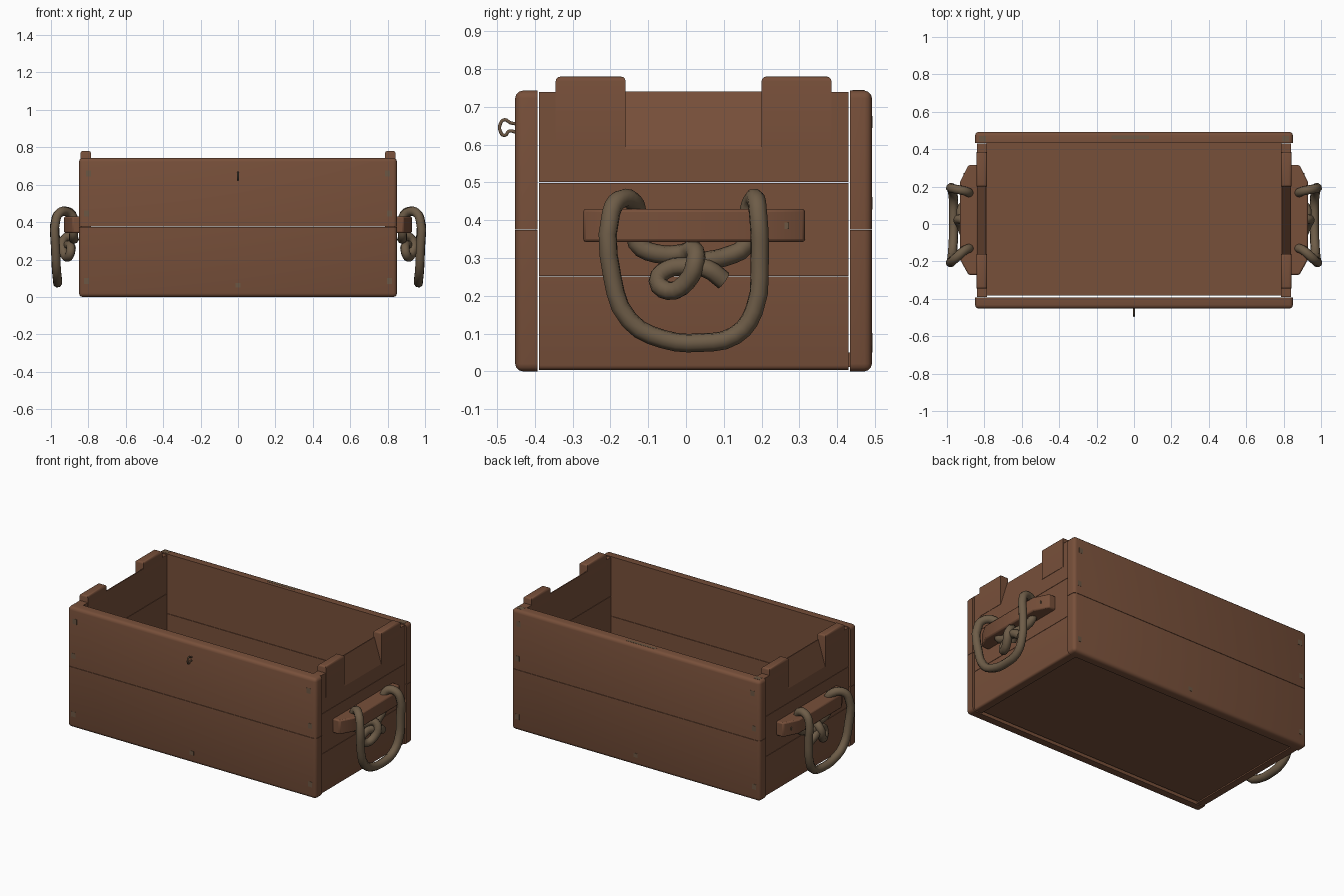
import bpy
import bmesh
from mathutils import Vector

cube = bpy.data.objects.get("Cube")
if cube:
    bpy.data.objects.remove(cube, do_unlink=True)


def material(name, rgb):
    m = bpy.data.materials.new(name)
    m.use_nodes = True
    m.diffuse_color = (*rgb, 1)
    bsdf = next(n for n in m.node_tree.nodes if n.type == 'BSDF_PRINCIPLED')
    bsdf.inputs["Base Color"].default_value = (*rgb, 1)
    bsdf.inputs["Roughness"].default_value = 0.8
    return m


WOOD = material("brown wood", (0.185, 0.079, 0.042))
ROPE = material("rope", (0.155, 0.108, 0.064))
METAL = material("dull metal", (0.150, 0.095, 0.056))


def finish(name, bm, mat, angle=0.7):
    bmesh.ops.recalc_face_normals(bm, faces=bm.faces)
    mesh = bpy.data.meshes.new(name)
    bm.to_mesh(mesh)
    bm.free()
    mesh.materials.append(mat)
    obj = bpy.data.objects.new(name, mesh)
    bpy.context.collection.objects.link(obj)
    bpy.ops.object.select_all(action='DESELECT')
    obj.select_set(True)
    bpy.context.view_layer.objects.active = obj
    bpy.ops.object.shade_smooth_by_angle(angle=angle)
    return obj


def box(name, lo, hi, mat=WOOD, radius=0.0, rounded=None):
    """Box between two corners; edges whose midpoint passes the rule are rounded."""
    lo, hi = Vector(lo), Vector(hi)
    bm = bmesh.new()
    bmesh.ops.create_cube(bm, size=1)
    for v in bm.verts:
        v.co = (lo + hi) / 2 + v.co * (hi - lo)
    if rounded:
        edges = [e for e in bm.edges if rounded((e.verts[0].co + e.verts[1].co) / 2)]
        bmesh.ops.bevel(bm, geom=edges, offset=radius, segments=3, profile=0.5,
                        affect='EDGES')
    return finish(name, bm, mat)


def prism(name, outline, axis, start, end, mat=WOOD):
    """Extrude a 2D outline along the x, y or z axis."""
    bm = bmesh.new()

    def place(a, b, d):
        p = [a, b]
        p.insert(axis, d)
        return bm.verts.new(p)

    face = bm.faces.new([place(a, b, start) for a, b in outline])
    ext = bmesh.ops.extrude_face_region(bm, geom=[face])
    offset = Vector((0, 0, 0))
    offset[axis] = end - start
    bmesh.ops.translate(bm, vec=offset,
                        verts=[g for g in ext["geom"] if isinstance(g, bmesh.types.BMVert)])
    return finish(name, bm, mat)


def tube(name, points, radius, mat, cyclic=False, sides=2, steps=3):
    """Round tube along a smooth path."""
    curve = bpy.data.curves.new(name, 'CURVE')
    curve.dimensions = '3D'
    curve.bevel_depth = radius
    curve.bevel_resolution = sides
    curve.resolution_u = steps
    curve.use_fill_caps = True
    sp = curve.splines.new('BEZIER')
    sp.bezier_points.add(len(points) - 1)
    for bp, p in zip(sp.bezier_points, points):
        bp.co = p
        bp.handle_left_type = bp.handle_right_type = 'AUTO'
    sp.use_cyclic_u = cyclic
    sp.use_smooth = True
    curve.materials.append(mat)
    obj = bpy.data.objects.new(name, curve)
    bpy.context.collection.objects.link(obj)
    return obj


FRONT, BACK, TOP, MID = -0.452, 0.492, 0.743, 0.375
END_IN, END_OUT = 0.787, 0.84

# Front and back boards: two planks each, rounded on the outside
for name, y0, y1, outer in (("front", FRONT, -0.393, FRONT), ("back", 0.434, BACK, BACK)):
    for part, z0, z1, rim in (("lower", 0, MID - 0.001, 0), ("upper", MID + 0.001, TOP, TOP)):
        def rule(c, z0=z0, z1=z1, rim=rim, outer=outer):
            at_rim = abs(c.z - rim) < 1e-4
            at_outer = abs(c.y - outer) < 1e-4
            at_end = abs(abs(c.x) - 0.85) < 1e-4
            return (at_rim and (at_outer or at_end)) or (at_outer and at_end)
        box(f"{name}_{part}_plank", (-0.85, y0, z0), (0.85, y1, z1), WOOD, 0.02, rule)

# Floor panel, slightly recessed
box("floor", (-0.788, -0.382, 0.012), (0.788, 0.434, 0.05))

# Rope path on one side: knot, up through the grip, hanging loop, back to the knot
rope_path = [
    (0.915, 0.100, 0.240), (0.925, 0.055, 0.272), (0.905, 0.000, 0.278),
    (0.895, -0.050, 0.270), (0.895, -0.075, 0.240), (0.910, -0.045, 0.213),
    (0.930, 0.000, 0.235), (0.940, 0.025, 0.290), (0.910, 0.020, 0.322),
    (0.880, -0.010, 0.312), (0.880, -0.080, 0.312), (0.880, -0.130, 0.340),
    (0.880, -0.130, 0.420), (0.905, -0.140, 0.450), (0.945, -0.175, 0.455),
    (0.972, -0.198, 0.420), (0.975, -0.195, 0.250), (0.970, -0.150, 0.135),
    (0.965, -0.060, 0.085), (0.965, 0.040, 0.076), (0.965, 0.130, 0.095),
    (0.972, 0.180, 0.160), (0.975, 0.195, 0.300), (0.972, 0.190, 0.425),
    (0.945, 0.185, 0.455), (0.900, 0.175, 0.452), (0.880, 0.165, 0.415),
    (0.880, 0.160, 0.335), (0.890, 0.100, 0.302), (0.905, 0.040, 0.288),
    (0.890, 0.000, 0.260),
]
grip_outline = [(0.835, -0.272), (0.885, -0.272), (0.93, -0.19),
                (0.93, 0.225), (0.885, 0.315), (0.835, 0.315)]

for side, s in (("left", 1), ("right", -1)):
    def xbox(name, x0, x1, y0, y1, z0, z1, mat=WOOD, radius=0.0, rule=None):
        xs = sorted((s * x0, s * x1))
        return box(f"{side}_{name}", (xs[0], y0, z0), (xs[1], y1, z1), mat, radius, rule)

    # End panel planks
    xbox("end_lower_plank", END_IN, END_OUT, -0.389, 0.43, 0.004, 0.251, WOOD, 0.012,
         lambda c: c.z < 0.01 and abs(c.x) > 0.83)
    xbox("end_middle_plank", END_IN, END_OUT, -0.389, 0.43, 0.253, 0.499)
    xbox("end_upper_plank", END_IN, END_OUT, -0.389, 0.43, 0.501, 0.588)
    xbox("end_front_shoulder", END_IN, END_OUT, -0.389, -0.33, 0.588, 0.74)
    xbox("end_back_shoulder", END_IN, END_OUT, 0.37, 0.43, 0.588, 0.74)

    # Raised tabs
    for tab, y0, y1 in (("front", -0.345, -0.16), ("back", 0.20, 0.385)):
        xbox(f"{tab}_tab", END_IN - 0.001, END_OUT + 0.002, y0, y1, 0.588, 0.78, WOOD, 0.012,
             lambda c: c.z > 0.77)

    # Sloping recess between the tabs
    prism(f"{side}_sloped_notch",
          [(s * END_IN, 0.588), (s * END_OUT, 0.588), (s * (END_IN + 0.006), TOP - 0.002),
           (s * END_IN, TOP - 0.002)], 1, -0.16, 0.20)

    # Grip block with tapered ends and its nail
    grip = prism(f"{side}_grip", [(s * x, y) for x, y in grip_outline], 2, 0.342, 0.43)
    bev = grip.modifiers.new("soft edges", 'BEVEL')
    bev.width = 0.008
    bev.segments = 2
    xbox("rope_handle_nail", 0.905, 0.912, 0.255, 0.272, 0.377, 0.394, METAL)

    # Rope handle
    tube(f"{side}_rope_handle", [(s * x, y, z) for x, y, z in rope_path], 0.025, ROPE)

# Nail heads on the front and back
for face, y in (("front", FRONT), ("back", BACK)):
    for i, (x, z) in enumerate(((0.80, 0.66), (0.81, 0.445), (0.81, 0.085))):
        for s in (-1, 1):
            box(f"{face}_nail_{i}_{'left' if s > 0 else 'right'}",
                (s * x - 0.014, y - 0.001, z - 0.016), (s * x + 0.014, y + 0.001, z + 0.016),
                METAL)
    box(f"{face}_bottom_nail", (-0.014, y - 0.001, 0.05), (0.014, y + 0.001, 0.075), METAL)

# Worn patches on the rims
box("back_rim_wear", (-0.12, 0.455, TOP - 0.001), (0.08, 0.472, TOP + 0.001), METAL)
for s in (-1, 1):
    box(f"{'left' if s > 0 else 'right'}_rim_wear", (s * 0.81 - 0.02, 0.44, TOP - 0.001),
        (s * 0.81 + 0.02, 0.47, TOP + 0.001), METAL)

# Small latch staple on the front
staple = [(0, -0.448, 0.632), (0, -0.468, 0.636), (0, -0.480, 0.624), (0, -0.491, 0.634),
          (0, -0.491, 0.656), (0, -0.480, 0.666), (0, -0.465, 0.658), (0, -0.448, 0.655)]
tube("latch_staple", staple, 0.005, METAL, sides=1)
